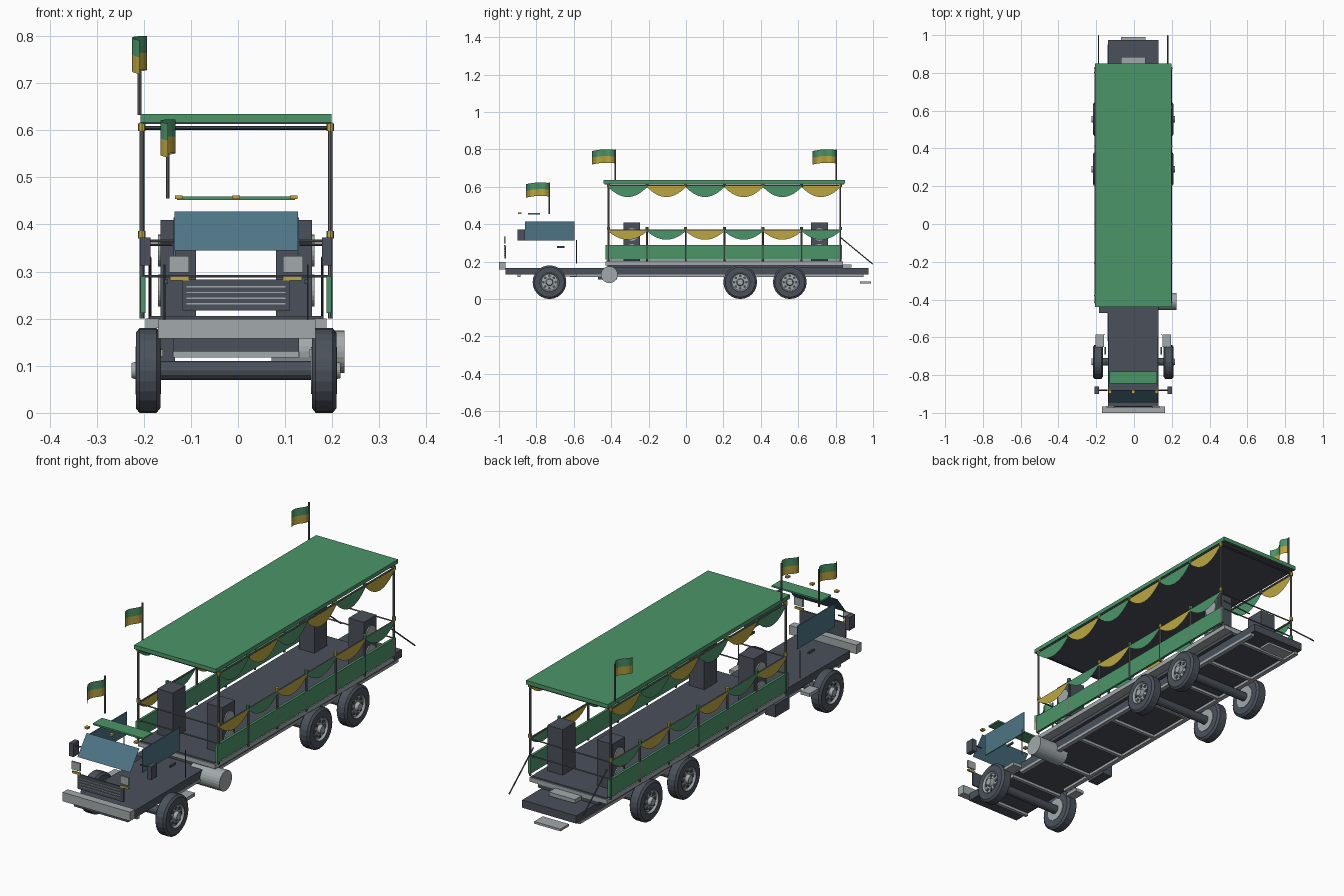
import bpy, bmesh, math
from mathutils import Vector

cube = bpy.data.objects.get("Cube")
if cube:
    bpy.data.objects.remove(cube, do_unlink=True)

CX = -0.004  # centre line of the truck


def material(name, r, g, b):
    m = bpy.data.materials.new(name)
    m.use_nodes = True
    m.diffuse_color = (r, g, b, 1)
    m.node_tree.nodes["Principled BSDF"].inputs["Base Color"].default_value = (r, g, b, 1)
    return m


GREEN = material("green", 0.07, 0.30, 0.14)
YELLOW = material("yellow", 0.50, 0.38, 0.05)
DARK = material("dark grey", 0.07, 0.083, 0.105)
LIGHT = material("light grey", 0.36, 0.40, 0.41)
BLUE = material("glass blue", 0.075, 0.175, 0.235)
STEEL = material("pole grey", 0.14, 0.14, 0.14)


def finish(name, bm, *mats):
    mesh = bpy.data.meshes.new(name)
    bmesh.ops.recalc_face_normals(bm, faces=bm.faces)
    bm.to_mesh(mesh)
    bm.free()
    for m in mats:
        mesh.materials.append(m)
    ob = bpy.data.objects.new(name, mesh)
    bpy.context.collection.objects.link(ob)
    return ob


def box(name, x, y, z, mat):
    """Box from (low, high) pairs, x relative to the centre line."""
    bm = bmesh.new()
    bmesh.ops.create_cube(bm, size=1)
    for v in bm.verts:
        v.co = [(a + b) / 2 + c * (b - a) for (a, b), c in zip((x, y, z), v.co)]
        v.co.x += CX
    return finish(name, bm, mat)


def rod(name, a, b, r, mat, sides=8):
    """Cylinder between two points."""
    a, b = Vector(a), Vector(b)
    bm = bmesh.new()
    bmesh.ops.create_cone(bm, cap_ends=True, segments=sides, radius1=r, radius2=r, depth=(b - a).length)
    turn = (b - a).to_track_quat('Z', 'Y')
    for v in bm.verts:
        v.co = turn @ v.co + (a + b) / 2
        v.co.x += CX
    return finish(name, bm, mat)


def lathe(name, profile, centre, side, mat, sides=24):
    """Turn (offset, radius) points about the x direction."""
    bm = bmesh.new()
    rings = []
    for d, r in profile:
        rings.append([bm.verts.new((centre[0] + CX + side * d,
                                    centre[1] + r * math.cos(t * math.tau / sides),
                                    centre[2] + r * math.sin(t * math.tau / sides)))
                      for t in range(sides)])
    for p, q in zip(rings, rings[1:]):
        for i in range(sides):
            j = (i + 1) % sides
            bm.faces.new((p[i], p[j], q[j], q[i]))
    bm.faces.new(rings[0])
    bm.faces.new(rings[-1])
    return finish(name, bm, mat)


def sheet(name, corners, mat):
    bm = bmesh.new()
    bm.faces.new([bm.verts.new((x + CX, y, z)) for x, y, z in corners])
    return finish(name, bm, mat)


SIDES = ((1, "left"), (-1, "right"))


def span(s, a, b):
    return (a, b) if s > 0 else (-b, -a)


# Chassis, ladder frame and bumper
box("chassis", (-0.134, 0.134), (-0.965, 0.975), (0.13, 0.165), DARK)
box("deck_bearer", (-0.15, 0.15), (-0.42, 0.84), (0.165, 0.18), DARK)
box("front_bumper", (-0.166, 0.168), (-1.0, -0.965), (0.158, 0.198), LIGHT)
for i in range(9):
    y = -0.9 + i * 0.22
    box("cross_member", (-0.134, 0.134), (y, y + 0.015), (0.118, 0.13), LIGHT)
for s, n in SIDES:
    box(n + "_frame_rail", span(s, 0.115, 0.135), (-0.62, 0.95), (0.118, 0.13), LIGHT)
    box(n + "_cab_step", span(s, 0.155, 0.2), (-0.65, -0.585), (0.12, 0.135), LIGHT)
box("battery_box", (-0.18, -0.13), (-0.47, -0.37), (0.105, 0.16), DARK)
rod("fuel_tank", (0.075, -0.41, 0.13), (0.23, -0.41, 0.13), 0.045, LIGHT, 24)
box("rear_ledge", (-0.065, 0.065), (0.84, 0.885), (0.168, 0.185), LIGHT)
box("rear_step", (-0.066, 0.064), (0.93, 0.99), (0.083, 0.093), LIGHT)

# Wheels and axles
TYRE = [(-0.026, 0.05), (-0.026, 0.08), (-0.018, 0.09), (0.018, 0.09), (0.026, 0.08), (0.026, 0.052), (0.012, 0.05)]
RIM = [(-0.028, 0.05), (0.024, 0.053), (0.027, 0.05), (0.018, 0.044), (0.02, 0.02), (0.035, 0.016), (0.035, 0.008)]
for y in (-0.73, 0.29, 0.555):
    rod("axle", (-0.165, y, 0.09), (0.165, y, 0.09), 0.02, DARK, 12)
    for s, n in SIDES:
        c = (s * 0.187, y, 0.09)
        lathe(n + "_tyre", TYRE, c, s, DARK)
        lathe(n + "_rim", RIM, c, s, LIGHT)
        for k in range(8):
            a = k * math.tau / 8
            h = (y + 0.033 * math.cos(a), 0.09 + 0.033 * math.sin(a))
            rod(n + "_rim_hole", (s * 0.2, *h), (s * 0.209, *h), 0.0075, DARK)

# Cab: glass, grille, lights and mirrors
sheet("windshield", [(-0.131, -0.945, 0.345), (0.131, -0.945, 0.345),
                     (0.131, -0.88, 0.428), (-0.131, -0.88, 0.428)], BLUE)
box("sun_visor", (-0.125, 0.125), (-0.845, -0.78), (0.452, 0.459), GREEN)
for x in (-0.122, 0, 0.122):
    box("roof_marker", (x - 0.008, x + 0.008), (-0.897, -0.88), (0.454, 0.462), YELLOW)
box("grille", (-0.114, 0.114), (-0.97, -0.963), (0.217, 0.283), DARK)
for i in range(4):
    z = 0.23 + i * 0.012
    box("grille_bar", (-0.105, 0.105), (-0.973, -0.97), (z, z + 0.003), LIGHT)
for s, n in SIDES:
    box(n + "_side_window", span(s, 0.129, 0.133), (-0.86, -0.595), (0.312, 0.415), BLUE)
    box(n + "_headlight", span(s, 0.1, 0.142), (-0.972, -0.964), (0.298, 0.333), LIGHT)
    box(n + "_indicator", span(s, 0.1, 0.14), (-0.972, -0.964), (0.281, 0.29), YELLOW)
    box(n + "_mirror", span(s, 0.182, 0.204), (-0.9, -0.86), (0.313, 0.372), DARK)
    rod(n + "_mirror_arm", (s * 0.135, -0.88, 0.357), (s * 0.185, -0.88, 0.357), 0.003, DARK)
    box(n + "_door_handle", span(s, 0.145, 0.152), (-0.69, -0.65), (0.274, 0.283), DARK)
    rod(n + "_cab_rear_bar", (s * 0.152, -0.585, 0.19), (s * 0.152, -0.585, 0.315), 0.002, DARK)

# Passenger deck and canopy
box("deck_edge", (-0.192, 0.192), (-0.43, 0.84), (0.18, 0.2), LIGHT)
box("deck_floor", (-0.185, 0.185), (-0.425, 0.835), (0.2, 0.206), DARK)
box("canopy_roof", (-0.203, 0.203), (-0.44, 0.85), (0.617, 0.635), GREEN)
box("canopy_ceiling", (-0.198, 0.198), (-0.435, 0.845), (0.613, 0.617), DARK)
for y in (-0.415, 0.825):
    rod("canopy_end_bar", (-0.2, y, 0.605), (0.2, y, 0.605), 0.004, DARK)
    for z in (0.29, 0.365):
        rod("end_handrail", (-0.2, y, z), (0.2, y, z), 0.003, STEEL)


def swag(name, x, y0, y1, z, drop, mat):
    """Hanging half-moon of cloth."""
    steps = 10
    pts = [(x, y0, z)]
    for i in range(steps + 1):
        t = i / steps
        pts.append((x, y0 + (y1 - y0) * t, z - 0.005 - drop * 4 * t * (1 - t)))
    sheet(name, pts + [(x, y1, z)], mat)


BAYS = 6
Y0, Y1 = -0.415, 0.825
for s, n in SIDES:
    x = s * 0.2
    box(n + "_side_panel", span(s, 0.192, 0.203), (-0.43, 0.835), (0.212, 0.29), GREEN)
    rod(n + "_handrail", (x, Y0, 0.367), (x, Y1, 0.367), 0.004, STEEL)
    rod(n + "_canopy_rail", (x, Y0, 0.605), (x, Y1, 0.605), 0.004, STEEL)
    for i in range(BAYS + 1):
        y = Y0 + (Y1 - Y0) * i / BAYS
        top = 0.617 if i in (0, BAYS) else 0.385
        rod(n + "_post", (x, y, 0.2), (x, y, top), 0.005, STEEL)
        knob = YELLOW if i % 2 == 0 else GREEN
        for z in (0.378, 0.606):
            rod(n + "_swag_knob", (x, y, z - 0.008), (x, y, z + 0.008), 0.008, knob)
        if i < BAYS:
            y2 = Y0 + (Y1 - Y0) * (i + 1) / BAYS
            odd = i % 2
            swag(n + "_upper_swag", s * 0.204, y, y2, 0.603, 0.053, YELLOW if odd else GREEN)
            swag(n + "_lower_swag", s * 0.204, y, y2, 0.367, 0.045, GREEN if odd else YELLOW)
    rod(n + "_rear_stay", (s * 0.183, 0.825, 0.33), (s * 0.183, 0.998, 0.187), 0.003, DARK)

    # Loudspeakers facing outward
    for y in (-0.29, 0.713):
        box(n + "_speaker", span(s, 0.085, 0.161), (y - 0.045, y + 0.045), (0.206, 0.41), DARK)
        for z in (0.26, 0.345):
            rod(n + "_speaker_cone", (s * 0.158, y, z), (s * 0.166, y, z), 0.034, LIGHT, 20)


# Flags: rippling cloth, upper half green and lower half yellow
def flag(x, y, base):
    top = base + 0.168
    rod("flag_pole", (x, y, base), (x, y, top), 0.004, STEEL)
    bm = bmesh.new()
    cols, rows = 12, 2
    grid = []
    for i in range(cols + 1):
        t = i / cols
        sway = 0.016 * math.sin(t * math.tau)
        lift = 0.006 * math.sin(t * math.pi) - 0.006 * t
        grid.append([bm.verts.new((x + CX + sway, y - 0.125 * t, top - 0.075 + lift + 0.036 * j))
                     for j in range(rows + 1)])
    for i in range(cols):
        for j in range(rows):
            f = bm.faces.new((grid[i][j], grid[i + 1][j], grid[i + 1][j + 1], grid[i][j + 1]))
            f.material_index = j
    finish("flag", bm, YELLOW, GREEN)


flag(-0.205, -0.378, 0.632)
flag(-0.205, 0.802, 0.632)
flag(-0.145, -0.73, 0.455)
